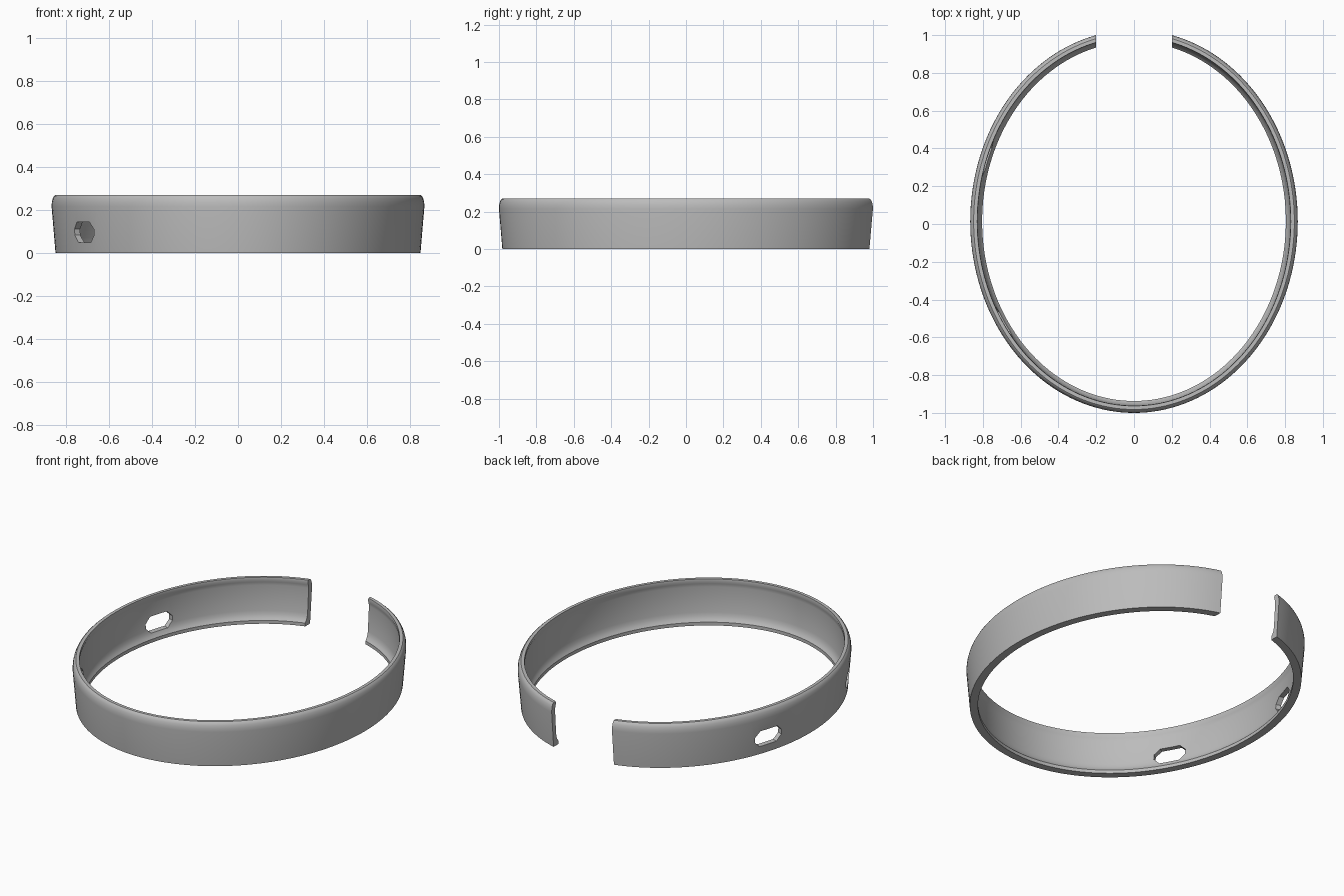
import bpy, bmesh, math
from mathutils import Matrix, Vector

if "Cube" in bpy.data.objects:
    bpy.data.objects.remove(bpy.data.objects["Cube"])

RX, RY, YC = 0.867, 1.0137, 0.0137   # oval rim radii and centre
SEGMENTS = 160


def oval(angle, offset=0.0):
    """Point on the oval, moved outward along its normal, plus that normal."""
    c, s = math.cos(angle), math.sin(angle)
    normal = Vector((c / RX, s / RY, 0)).normalized()
    return Vector((RX * c, YC + RY * s, 0)) + normal * offset, normal


def make_object(name, bm):
    bmesh.ops.recalc_face_normals(bm, faces=bm.faces)
    mesh = bpy.data.meshes.new(name)
    bm.to_mesh(mesh)
    bm.free()
    obj = bpy.data.objects.new(name, mesh)
    bpy.context.collection.objects.link(obj)
    return obj


# Band: thin leaning wall with a rounded top lip and a flared foot inside
profile = [(-0.018, 0), (0, 0.215), (-0.001, 0.235), (-0.005, 0.252),
           (-0.011, 0.264), (-0.018, 0.27), (-0.037, 0.27), (-0.039, 0.255),
           (-0.034, 0.24), (-0.031, 0.22), (-0.041, 0.07), (-0.045, 0.05),
           (-0.053, 0.032), (-0.063, 0.02), (-0.063, 0)]
bm = bmesh.new()
rings = []
for i in range(SEGMENTS):
    a = 2 * math.pi * i / SEGMENTS
    rings.append([bm.verts.new(oval(a, off)[0] + Vector((0, 0, z)))
                  for off, z in profile])
for i, ring in enumerate(rings):
    after = rings[(i + 1) % SEGMENTS]
    for j in range(len(profile)):
        k = (j + 1) % len(profile)
        bm.faces.new((ring[j], after[j], after[k], ring[k]))
band = make_object("band", bm)

# Cutter for the opening at the back
bm = bmesh.new()
bmesh.ops.create_cube(bm, size=1, matrix=Matrix.Translation((0, 1, 0.13))
                      @ Matrix.Diagonal((0.405, 0.6, 1, 1)))
cutters = [make_object("back_gap_cutter", bm)]


# Cutters for the two slots with clipped corners on the right side
def slot_cutter(name, angle, length=0.185, height=0.096, clip=0.034, z=0.096):
    centre, normal = oval(angle, -0.025)
    tangent = Vector((-normal.y, normal.x, 0))
    l, h = length / 2, height / 2
    outline = [(l, h - clip), (l - clip, h), (clip - l, h), (-l, h - clip),
               (-l, clip - h), (clip - l, -h), (l - clip, -h), (l, clip - h)]
    bm = bmesh.new()
    near, far = [[bm.verts.new(centre + tangent * u + normal * d
                               + Vector((0, 0, z + v))) for u, v in outline]
                 for d in (-0.1, 0.1)]
    bm.faces.new(near)
    bm.faces.new(far)
    for j in range(len(outline)):
        k = (j + 1) % len(outline)
        bm.faces.new((near[j], near[k], far[k], far[j]))
    return make_object(name, bm)


cutters.append(slot_cutter("front_slot_cutter", math.radians(213)))
cutters.append(slot_cutter("rear_slot_cutter", math.radians(160)))

for cutter in cutters:
    cutter.hide_render = True
    mod = band.modifiers.new(cutter.name, 'BOOLEAN')
    mod.operation = 'DIFFERENCE'
    mod.solver = 'EXACT'
    mod.object = cutter

# Bake the cuts and drop the cutters
bpy.context.view_layer.update()
evaluated = band.evaluated_get(bpy.context.evaluated_depsgraph_get())
cut_mesh = bpy.data.meshes.new_from_object(evaluated)
band.modifiers.clear()
band.data = cut_mesh
for cutter in cutters:
    bpy.data.objects.remove(cutter)

# Plain grey finish
grey = bpy.data.materials.new("plain_grey")
grey.use_nodes = True
colour = (0.5, 0.5, 0.5, 1)
grey.diffuse_color = colour
grey.node_tree.nodes["Principled BSDF"].inputs["Base Color"].default_value = colour
band.data.materials.clear()
band.data.materials.append(grey)

bpy.ops.object.select_all(action='DESELECT')
band.select_set(True)
bpy.context.view_layer.objects.active = band
bpy.ops.object.shade_smooth_by_angle(angle=math.radians(30))
